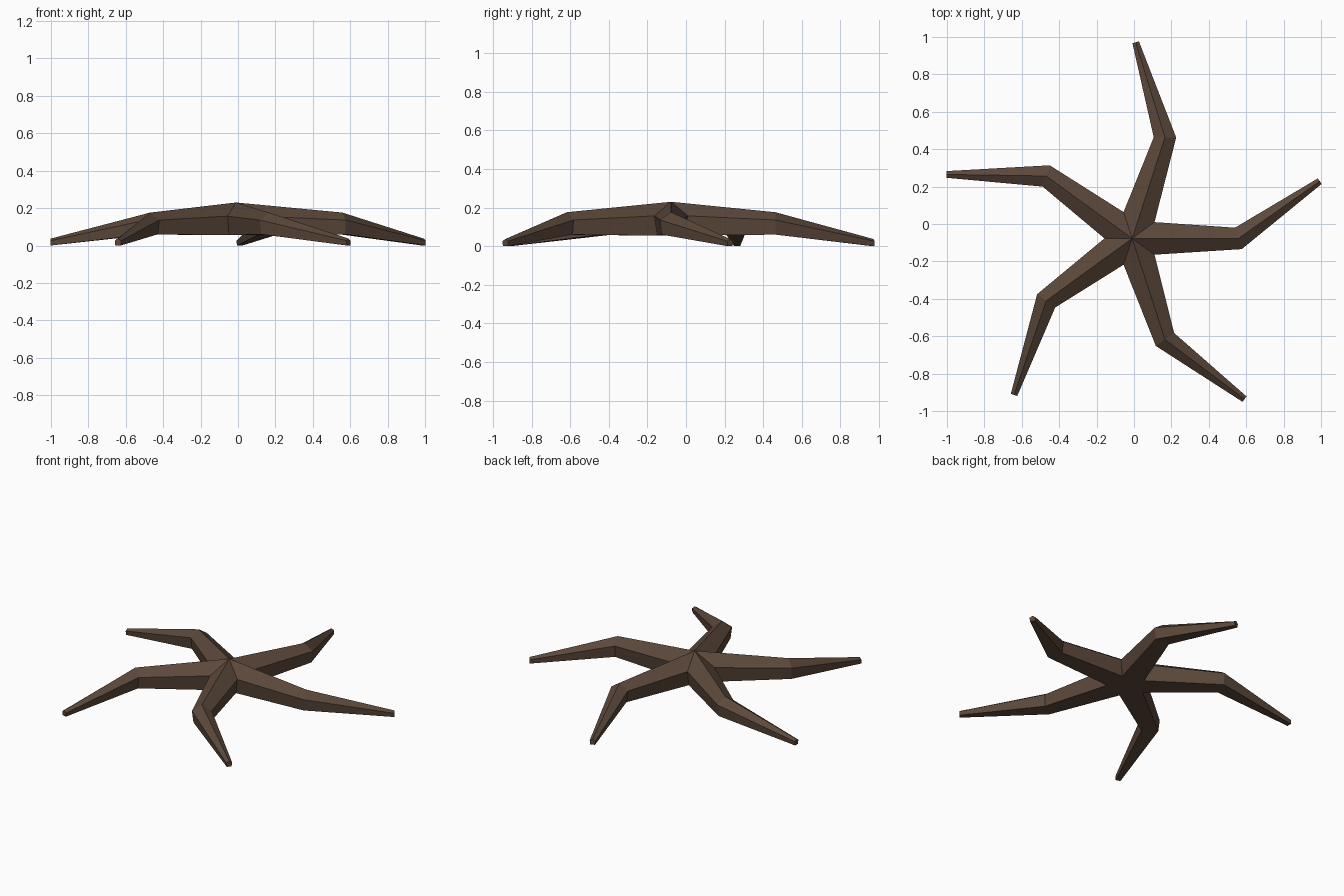
import bpy, bmesh, math
from mathutils import Vector

if "Cube" in bpy.data.objects:
    bpy.data.objects.remove(bpy.data.objects["Cube"])

CENTRE = Vector((-0.01, -0.077, 0))
ARMS = 5

brown = bpy.data.materials.new("dark brown")
brown.diffuse_color = (0.105, 0.064, 0.042, 1)
brown.use_nodes = True
brown.node_tree.nodes["Principled BSDF"].inputs["Base Color"].default_value = brown.diffuse_color

bm = bmesh.new()


def vert(x, y, z, turn):
    """Add a vertex given in one arm's own frame, turned round the centre."""
    c, s = math.cos(turn), math.sin(turn)
    return bm.verts.new(CENTRE + Vector((c * x - s * y, s * x + c * y, z)))


def section(pos, heading, half, z_top, z_side, z_bottom, turn):
    """Five-sided ring: ridge, left side, left base, right base, right side."""
    h = math.radians(heading)
    sx, sy = -math.sin(h), math.cos(h)
    pts = ((0, z_top), (half, z_side), (half * 0.85, z_bottom),
           (-half * 0.85, z_bottom), (-half, z_side))
    return [vert(pos[0] + sx * o, pos[1] + sy * o, z, turn) for o, z in pts]


# body: peak, underside centre and the valleys between the arms
step = math.tau / ARMS
peak = vert(0, 0, 0.23, 0)
under = vert(0, 0, 0.055, 0)
valley = [vert(0.148, 0, 0.157, (k + 0.5) * step) for k in range(ARMS)]
base = [vert(0.122, 0, 0.055, (k + 0.5) * step) for k in range(ARMS)]

# arms: bent at the elbow, tapering to a blunt tip
for k in range(ARMS):
    elbow = section((0.568, 0), 17.5, 0.06, 0.176, 0.136, 0.06, k * step)
    tip = section((1.003, 0.306), 35.5, 0.018, 0.037, 0.026, 0.0, k * step)
    root = [peak, valley[k], base[k], base[k - 1], valley[k - 1]]
    for a, b in ((root, elbow), (elbow, tip)):
        for i in range(5):
            j = (i + 1) % 5
            bm.faces.new((a[i], b[i], b[j], a[j]))
    bm.faces.new(tip)
    bm.faces.new((under, base[k], base[k - 1]))

bmesh.ops.recalc_face_normals(bm, faces=bm.faces[:])
mesh = bpy.data.meshes.new("starfish")
bm.to_mesh(mesh)
bm.free()
mesh.materials.append(brown)
bpy.context.collection.objects.link(bpy.data.objects.new("starfish", mesh))
